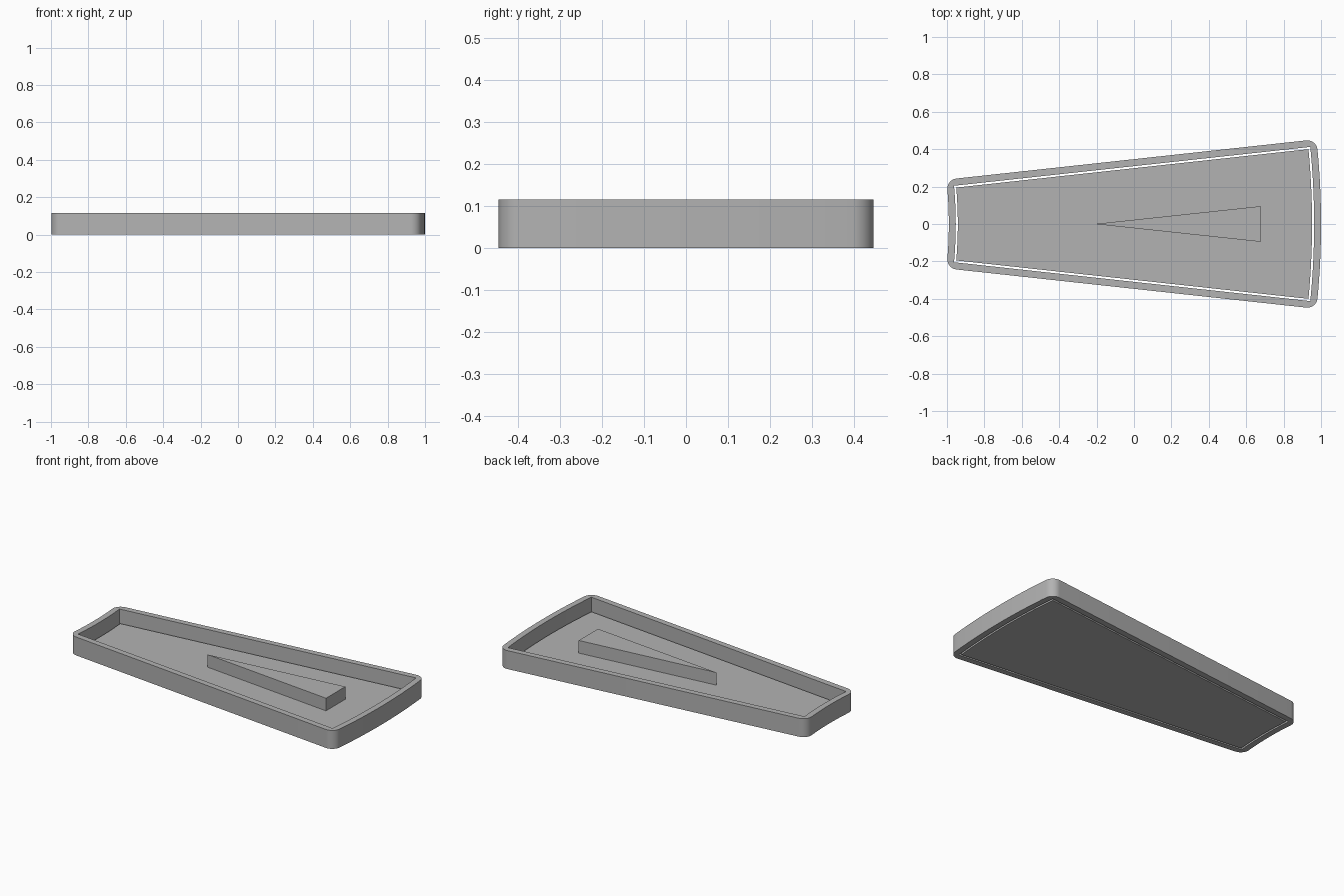
import bpy, bmesh
from math import sin, cos, asin, atan, pi

cube = bpy.data.objects.get("Cube")
if cube:
    bpy.data.objects.remove(cube, do_unlink=True)

grey = bpy.data.materials.new("plain grey")
grey.use_nodes = True
colour = (0.45, 0.45, 0.45, 1)
grey.diffuse_color = colour
grey.node_tree.nodes["Principled BSDF"].inputs["Base Color"].default_value = colour

# The tray is a slice of a ring around a far centre on the x axis
CENTRE_X = -3.18
R_NEAR, R_FAR = 2.19, 4.18
HALF = atan(0.109)


def spread(a, b, n):
    return [a + (b - a) * i / n for i in range(n + 1)]


def sector(inset, fillet=0.0):
    """Outline of the ring slice, moved inwards, with optional round corners."""
    d = inset + fillet
    near, far = R_NEAR + d, R_FAR - d
    t_near, t_far = HALF - asin(d / near), HALF - asin(d / far)
    pts = []

    def corner(r, t, a, b):
        steps = spread(a, b, 10) if fillet else [a]
        for ang in steps:
            pts.append((CENTRE_X + r * cos(t) + fillet * cos(ang),
                        r * sin(t) + fillet * sin(ang)))

    def arc(r, a, b):
        for t in spread(a, b, 24)[1:-1]:
            pts.append((CENTRE_X + r * cos(t), r * sin(t)))

    side = HALF + pi / 2
    arc(far + fillet, -t_far, t_far)
    corner(far, t_far, t_far, side)
    corner(near, t_near, side, pi + t_near)
    arc(near - fillet, t_near, -t_near)
    corner(near, -t_near, pi - t_near, 2 * pi - side)
    corner(far, -t_far, -side, -t_far)
    return pts


def prism(name, loops, z0, z1):
    """Fill flat outlines (later loops are holes) and raise them to z1."""
    bm = bmesh.new()
    for loop in loops:
        vs = [bm.verts.new((x, y, z0)) for x, y in loop]
        for i, v in enumerate(vs):
            bm.edges.new((vs[i - 1], v))
    bmesh.ops.triangle_fill(bm, use_beauty=True, edges=bm.edges[:])
    top = bmesh.ops.extrude_face_region(bm, geom=bm.faces[:], use_keep_orig=True)
    for v in top["geom"]:
        if isinstance(v, bmesh.types.BMVert):
            v.co.z = z1
    bmesh.ops.recalc_face_normals(bm, faces=bm.faces[:])
    mesh = bpy.data.meshes.new(name)
    bm.to_mesh(mesh)
    bm.free()
    mesh.materials.append(grey)
    obj = bpy.data.objects.new(name, mesh)
    bpy.context.collection.objects.link(obj)
    bpy.ops.object.select_all(action="DESELECT")
    obj.select_set(True)
    bpy.context.view_layer.objects.active = obj
    bpy.ops.object.shade_smooth_by_angle(angle=pi / 6)
    return obj


# Rim wall, loose floor plate inside it, and the raised pointer wedge
prism("rim", [sector(0, 0.055), sector(0.037)], 0, 0.115)
prism("floor_plate", [sector(0.048)], 0, 0.031)
prism("wedge", [[(-0.21, 0), (0.675, -0.095), (0.675, 0.095)]], 0.031, 0.11)
